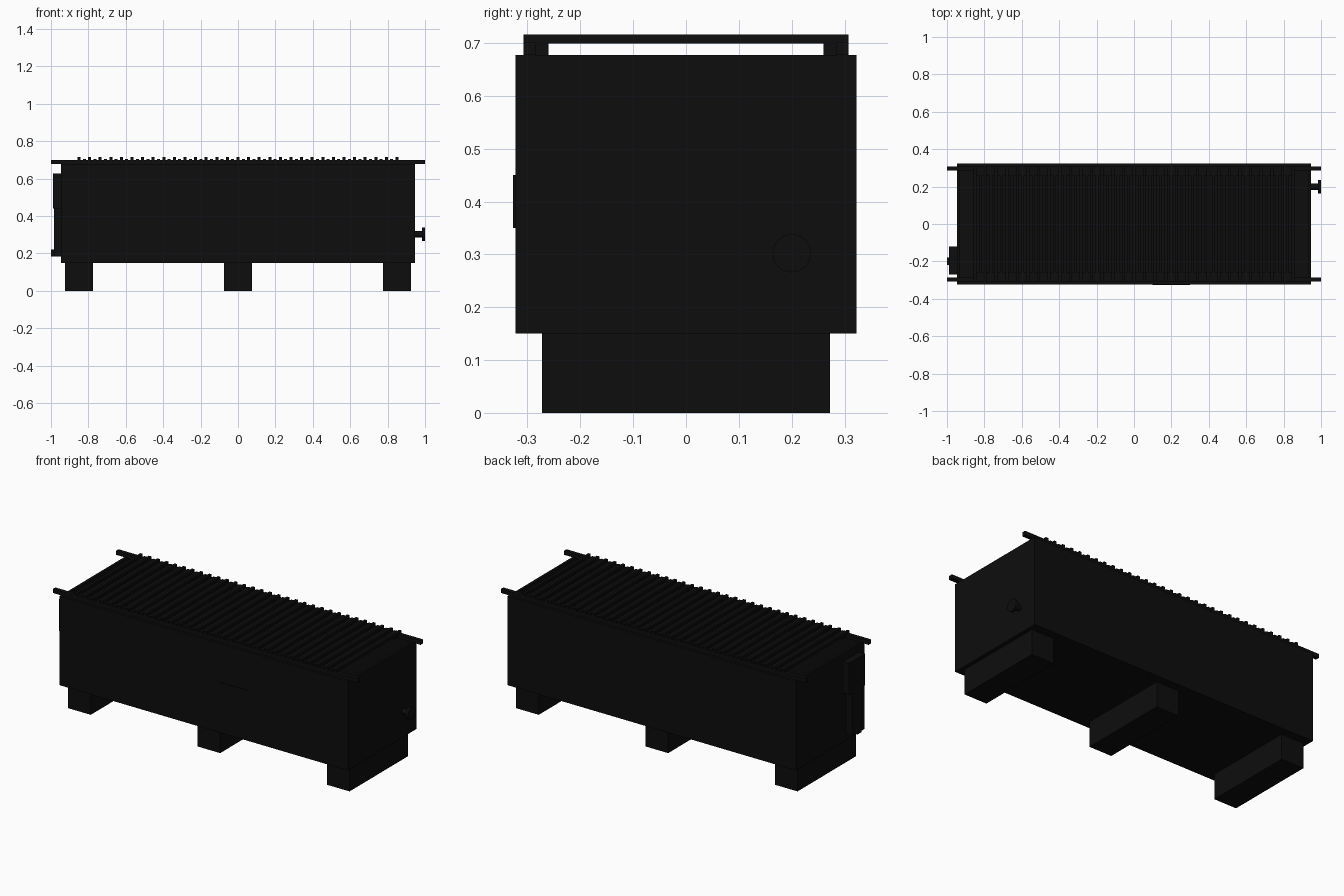
import bpy
from math import pi

if "Cube" in bpy.data.objects:
    bpy.data.objects.remove(bpy.data.objects["Cube"], do_unlink=True)

black = bpy.data.materials.new("black_steel")
black.use_nodes = True
colour = (0.004, 0.004, 0.004, 1)
black.diffuse_color = colour
black.node_tree.nodes["Principled BSDF"].inputs["Base Color"].default_value = colour


def box(name, x, y, z):
    """Box from (low, high) ranges along each axis."""
    ranges = (x, y, z)
    bpy.ops.mesh.primitive_cube_add(size=1, location=[(a + b) / 2 for a, b in ranges])
    ob = bpy.context.object
    ob.name = name
    ob.scale = [b - a for a, b in ranges]
    bpy.ops.object.transform_apply(location=False, rotation=False, scale=True)
    ob.data.materials.append(black)
    return ob


def disc_x(name, x0, x1, y, z, radius):
    """Cylinder lying along x."""
    bpy.ops.mesh.primitive_cylinder_add(vertices=32, radius=radius, depth=x1 - x0,
                                        location=((x0 + x1) / 2, y, z), rotation=(0, pi / 2, 0))
    ob = bpy.context.object
    ob.name = name
    ob.data.materials.append(black)
    bpy.ops.object.shade_smooth_by_angle()


# Open trough: floor and four walls
L, W, T = 0.947, 0.323, 0.015
BOTTOM, TOP = 0.15, 0.677
box("trough_floor", (-L, L), (-W, W), (BOTTOM, BOTTOM + 0.02))
for side, s in (("left", 1), ("right", -1)):
    box(side + "_end_wall", sorted((s * (L - T), s * L)), (-W, W), (BOTTOM, TOP))
for side, s in (("front", -1), ("back", 1)):
    box(side + "_wall", (-L, L), sorted((s * (W - T), s * W)), (BOTTOM, TOP))

# Feet
for name, x in (("right", -0.85), ("middle", 0), ("left", 0.85)):
    box(name + "_foot", (x - 0.074, x + 0.074), (-0.273, 0.273), (0, BOTTOM))

# Grate: two carrying rails with handles, and slats of alternating height
for side, s in (("front", -1), ("back", 1)):
    box(side + "_rail", (-1, 1), sorted((s * 0.285, s * 0.308)), (TOP, 0.701))
    box(side + "_rail_flange", (-0.85, 0.85), sorted((s * 0.26, s * 0.285)), (TOP, 0.701))

COUNT = 61
for i in range(COUNT):
    x = -0.85 + 1.7 * i / (COUNT - 1)
    high = 0.716 if i % 2 == 0 else 0.706
    box("grate_slat", (x - 0.008, x + 0.008), (-0.308, 0.308), (0.699, high))

# Front plate
box("front_plate", (0.1, 0.3), (-W - 0.004, -W), (0.35, 0.45))

# Drain knob on the left end
disc_x("knob_stem", L, 0.99, 0.2, 0.302, 0.017)
disc_x("knob_disc", 0.985, 1.0, 0.2, 0.302, 0.036)

# Control housing on the right end
box("control_housing", (-0.988, -L), (-0.27, -0.12), (0.44, 0.627))
box("control_duct", (-0.985, -L), (-0.24, -0.15), (0.185, 0.44))
box("duct_handle", (-1, -0.98), (-0.22, -0.18), (0.185, 0.222))
